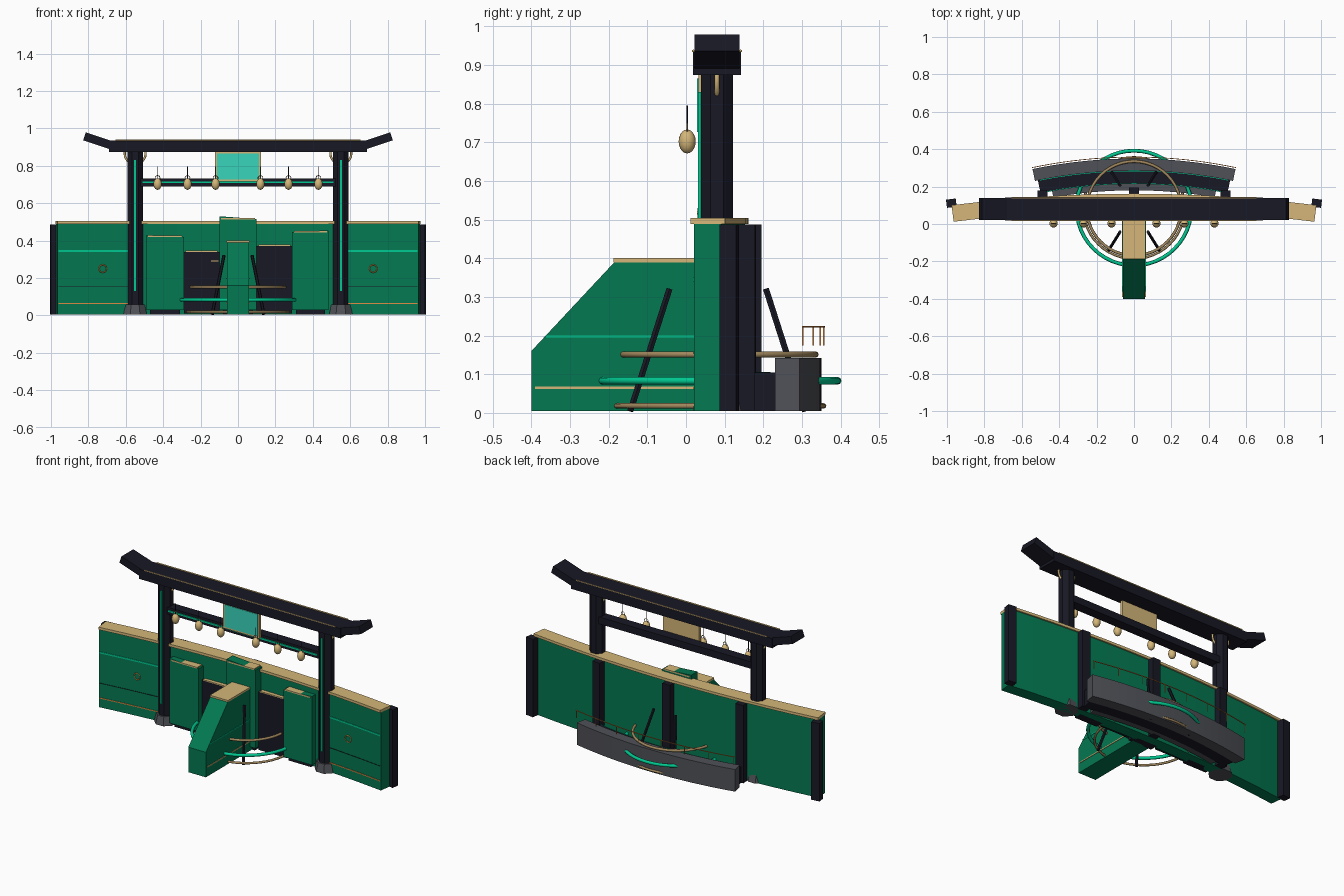
import bpy, bmesh, math
from mathutils import Vector, Matrix

if "Cube" in bpy.data.objects:
    bpy.data.objects.remove(bpy.data.objects["Cube"])


def mat(name, c):
    m = bpy.data.materials.new(name)
    m.diffuse_color = (*c, 1)
    m.use_nodes = True
    m.node_tree.nodes["Principled BSDF"].inputs["Base Color"].default_value = m.diffuse_color
    return m


GREEN = mat("jade green", (0.001, 0.19, 0.082))
DARK = mat("ink navy", (0.009, 0.009, 0.018))
TAN = mat("pale gold", (0.66, 0.47, 0.19))
BRONZE = mat("bronze", (0.36, 0.245, 0.11))
GREY = mat("stone grey", (0.08, 0.083, 0.096))
BRIGHT = mat("bright green", (0.0, 0.58, 0.28))
TEAL = mat("teal", (0.04, 0.66, 0.50))
COPPER = mat("copper", (0.75, 0.27, 0.06))


def finish(name, bm, m, smooth=False):
    bmesh.ops.recalc_face_normals(bm, faces=bm.faces)
    me = bpy.data.meshes.new(name)
    bm.to_mesh(me)
    bm.free()
    me.materials.append(m)
    ob = bpy.data.objects.new(name, me)
    bpy.context.collection.objects.link(ob)
    if smooth:
        for p in me.polygons:
            p.use_smooth = True
    return ob


def box(name, m, x0, x1, y0, y1, z0, z1, tilt=0):
    bm = bmesh.new()
    c = Vector(((x0 + x1) / 2, (y0 + y1) / 2, (z0 + z1) / 2))
    bmesh.ops.create_cube(bm, size=1, matrix=Matrix.Translation(c)
                          @ Matrix.Rotation(tilt, 4, 'Y')
                          @ Matrix.Diagonal((x1 - x0, y1 - y0, z1 - z0, 1)))
    return finish(name, bm, m)


def prism(name, m, pts, axis, d0, d1):
    """Extrude a 2D profile: axis 'y' takes (x, z) points, axis 'x' takes (y, z)."""
    bm = bmesh.new()
    to3 = (lambda p, d: (p[0], d, p[1])) if axis == 'y' else (lambda p, d: (d, p[0], p[1]))
    a = [bm.verts.new(to3(p, d0)) for p in pts]
    b = [bm.verts.new(to3(p, d1)) for p in pts]
    bm.faces.new(a)
    bm.faces.new(b[::-1])
    for i in range(len(pts)):
        j = (i + 1) % len(pts)
        bm.faces.new((a[i], a[j], b[j], b[i]))
    return finish(name, bm, m)


def arc(name, m, R, yf, yb, x0, x1, z0, z1, n=12):
    """Curved block whose middle (x = 0) runs from yf to yb, ends bending to the front."""
    bm = bmesh.new()
    cy = 0.1 - R
    rings = []
    for i in range(n + 1):
        a = (x0 + (x1 - x0) * i / n) / R
        rings.append([bm.verts.new((math.sin(a) * (y - cy), cy + math.cos(a) * (y - cy), z))
                      for y, z in ((yf, z0), (yb, z0), (yb, z1), (yf, z1))])
    for p, q in zip(rings, rings[1:]):
        for k in range(4):
            bm.faces.new((p[k], p[(k + 1) % 4], q[(k + 1) % 4], q[k]))
    bm.faces.new(rings[0])
    bm.faces.new(rings[-1][::-1])
    return finish(name, bm, m)


def rod(name, m, p, q, r0, r1=None, n=8, turn=0):
    p, q = Vector(p), Vector(q)
    bm = bmesh.new()
    rot = (q - p).to_track_quat('Z', 'Y').to_matrix().to_4x4() @ Matrix.Rotation(turn, 4, 'Z')
    bmesh.ops.create_cone(bm, cap_ends=True, segments=n, radius1=r0,
                          radius2=r0 if r1 is None else r1, depth=(q - p).length,
                          matrix=Matrix.Translation((p + q) / 2) @ rot)
    return finish(name, bm, m)


def torus(name, m, loc, R, r, upright=False, seg=48, sides=8):
    bm = bmesh.new()
    rot = Matrix.Rotation(math.pi / 2 if upright else 0, 4, 'X')
    vs = []
    for i in range(seg):
        a = 2 * math.pi * i / seg
        for j in range(sides):
            b = 2 * math.pi * j / sides
            d = R + r * math.cos(b)
            v = rot @ Vector((d * math.cos(a), d * math.sin(a), r * math.sin(b)))
            vs.append(bm.verts.new(v + Vector(loc)))
    for i in range(seg):
        for j in range(sides):
            k, l = (i + 1) % seg, (j + 1) % sides
            bm.faces.new([vs[a * sides + b] for a, b in ((i, j), (k, j), (k, l), (i, l))])
    return finish(name, bm, m, True)


# Curved main wall with cap and rear pillars
WR = 7.7
arc("wall", GREEN, WR, 0.081, 0.153, -0.97, 0.97, 0.005, 0.488)
arc("wall_cap", TAN, WR, 0.073, 0.162, -0.97, 0.97, 0.488, 0.504)
for i in range(5):
    x = -0.97 + i * 0.485
    arc("rear_pillar", DARK, WR, 0.151, 0.195, x - 0.026, x + 0.026, 0.005, 0.487, 1)

# Wall stripes and round emblems, mirrored
for s in (-1, 1):
    for z, h, m in ((0.345, 0.005, BRIGHT), (0.155, 0.001, DARK), (0.063, 0.003, COPPER)):
        arc("wall_stripe", m, WR, 0.078, 0.083, s * 0.59, s * 0.965, z - h, z + h, 4)
    torus("wall_emblem", COPPER, (s * 0.723, 0.045, 0.25), 0.021, 0.003, True, 8, 4)

# Staggered front panels and dark recesses with gold trims
for x0, x1, zl, zr in ((-0.49, -0.29, 0.43, 0.42), (-0.1, 0.1, 0.53, 0.515),
                       (0.29, 0.485, 0.445, 0.455)):
    prism("front_panel", GREEN, [(x0, 0.03), (x1, 0.03), (x1, zr), (x0, zl)], 'y', 0.03, 0.09)
    box("panel_trim", TAN, x0 + 0.01, x1 - 0.01, 0.028, 0.092, min(zl, zr) - 0.002, min(zl, zr) + 0.006)
    box("panel_foot", DARK, x0 + 0.02, x1 - 0.02, 0.05, 0.1, 0.005, 0.03)
for x0, x1, z in ((-0.29, -0.1, 0.34), (0.1, 0.29, 0.372)):
    box("recess_panel", DARK, x0, x1, 0.06, 0.09, 0.01, z)
    box("recess_trim", TAN, x0 + 0.01, x1 - 0.01, 0.055, 0.09, z, z + 0.006)
box("recess_handle", TAN, -0.145, -0.105, 0.052, 0.061, 0.288, 0.294)

# Projecting front fin
prism("front_fin", GREEN, [(-0.4, 0.005), (-0.4, 0.16), (-0.185, 0.39), (0.06, 0.39), (0.06, 0.005)],
      'x', -0.06, 0.06)
box("fin_cap", TAN, -0.062, 0.062, -0.187, 0.06, 0.389, 0.4)
for s in (-1, 1):
    box("fin_stripe_upper", BRIGHT, s * 0.061 - 0.002, s * 0.061 + 0.002, -0.362, 0.03, 0.195, 0.2)
    box("fin_stripe_lower", TAN, s * 0.061 - 0.002, s * 0.061 + 0.002, -0.39, 0.03, 0.062, 0.068)

# Rings around the centre and leaning struts
CY = 0.085
torus("upper_ring", BRONZE, (0, CY - 0.002, 0.151), 0.252, 0.008)
torus("middle_ring", BRIGHT, (0, CY, 0.083), 0.307, 0.01)
torus("lower_ring", BRONZE, (0, CY, 0.018), 0.271, 0.007)
for sx in (-1, 1):
    for sy in (-1, 1):
        rod("leaning_strut", DARK, (sx * 0.138, CY - 0.003 + sy * 0.226, 0.005),
            (sx * 0.075, CY - 0.003 + sy * 0.125, 0.32), 0.009, n=6)

# Curved rear platform, inner steps and railing
BR = 2.4
arc("rear_platform", GREY, BR, 0.285, 0.35, -0.495, 0.495, 0.005, 0.142, 20)
arc("inner_console", DARK, BR, 0.215, 0.285, -0.48, 0.48, 0.005, 0.105, 20)
arc("inner_step", GREY, BR, 0.18, 0.215, -0.42, 0.42, 0.005, 0.06, 16)
for y, z in ((0.284, 0.107), (0.216, 0.104)):
    arc("console_glow", BRIGHT, BR, y - 0.002, y + 0.002, -0.47, 0.47, z - 0.002, z + 0.002, 20)
arc("railing", COPPER, BR, 0.356, 0.36, -0.495, 0.495, 0.221, 0.225, 20)
for i in range(8):
    x = -0.49 + i * 0.98 / 7
    arc("railing_post", COPPER, BR, 0.356, 0.359, x - 0.0015, x + 0.0015, 0.174, 0.222, 1)

# Gate posts with stone bases, glow strips and rings
for s in (-1, 1):
    x = s * 0.55
    rod("gate_post", DARK, (x, 0.08, 0.03), (x, 0.08, 0.885), 0.045, n=8, turn=math.pi / 8)
    rod("post_base", GREY, (x, 0.08, 0.005), (x, 0.08, 0.058), 0.068, 0.055, 8, math.pi / 8)
    box("post_glow", BRIGHT, x - 0.005, x + 0.005, 0.031, 0.042, 0.13, 0.83)
    torus("post_ring", TAN, (x, 0.08, 0.865), 0.056, 0.006, True, 24)

# Gate beams with upturned ends and gold edging
box("tie_beam", DARK, -0.53, 0.53, 0.05, 0.11, 0.69, 0.733)
box("tie_beam_glow", BRIGHT, -0.51, 0.51, 0.045, 0.051, 0.707, 0.717)
box("top_beam", DARK, -0.69, 0.69, 0.018, 0.142, 0.874, 0.934)
for s in (-1, 1):
    box("beam_end", DARK, s * 0.74 - 0.085, s * 0.74 + 0.085, 0.022, 0.138, 0.908, 0.953, -s * 0.32)
for y in (0.019, 0.141):
    rod("beam_edging", TAN, (-0.655, y, 0.936), (0.655, y, 0.936), 0.004, n=6)

# Blank hanging sign
box("sign_frame", TAN, -0.124, 0.124, 0.032, 0.05, 0.716, 0.876)
box("sign_face", TEAL, -0.113, 0.113, 0.029, 0.036, 0.727, 0.865)

# Hanging lanterns
for x in (0.12, 0.27, 0.43):
    for s in (-1, 1):
        bm = bmesh.new()
        bmesh.ops.create_uvsphere(bm, u_segments=16, v_segments=10, radius=1,
                                  matrix=Matrix.Translation((s * x, 0.003, 0.702))
                                  @ Matrix.Diagonal((0.022, 0.022, 0.031, 1)))
        finish("lantern", bm, TAN, True)
        rod("lantern_cord", DARK, (s * x, 0.003, 0.73), (s * x, 0.003, 0.795), 0.0017, n=6)
        torus("lantern_loop", BRONZE, (s * x, 0.003, 0.735), 0.013, 0.002, True, 12, 4)
